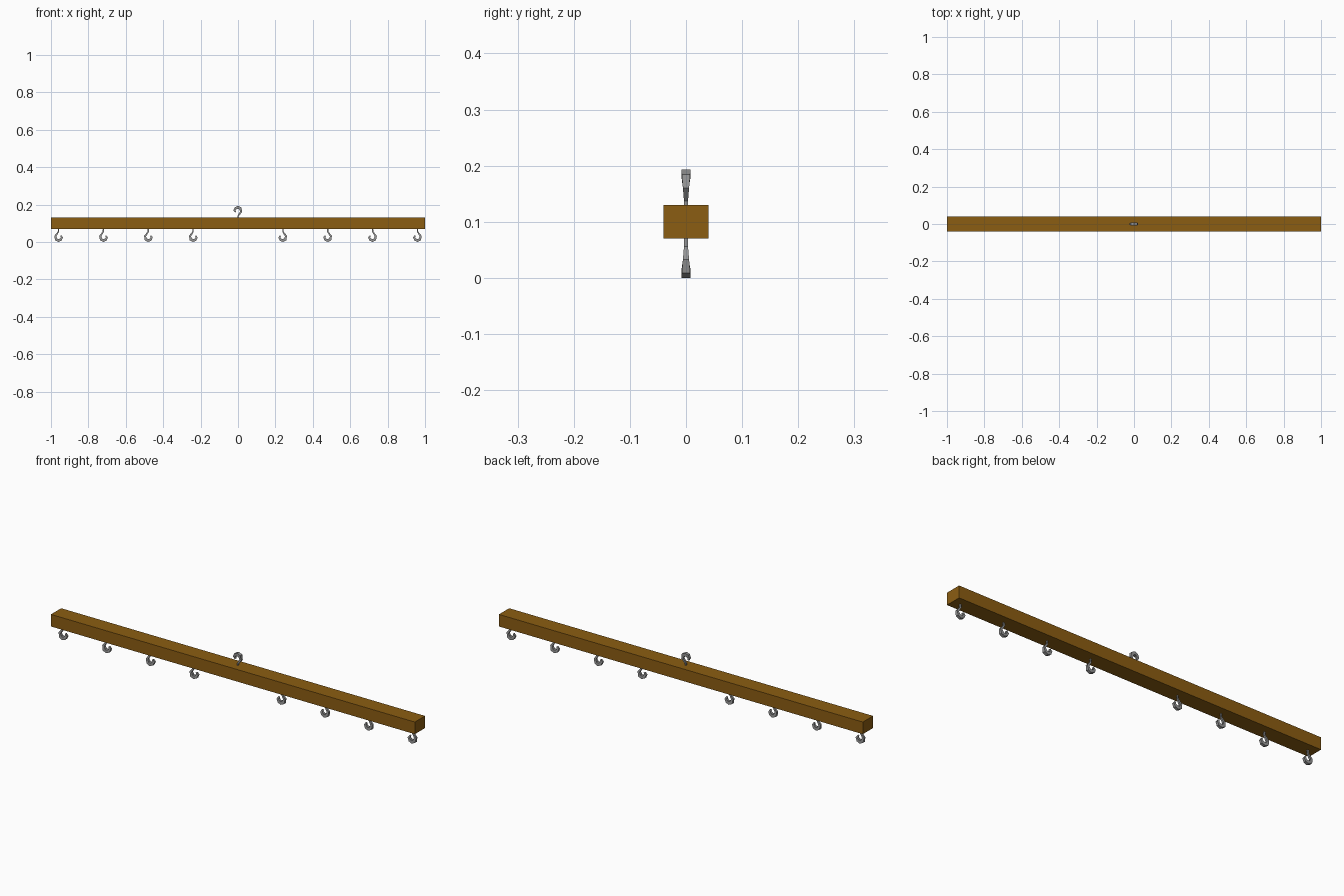
import bpy, bmesh
from mathutils import Vector

if "Cube" in bpy.data.objects:
    bpy.data.objects.remove(bpy.data.objects["Cube"])

def material(name, rgb):
    m = bpy.data.materials.new(name)
    m.diffuse_color = (*rgb, 1)
    m.use_nodes = True
    m.node_tree.nodes["Principled BSDF"].inputs["Base Color"].default_value = m.diffuse_color
    return m

WOOD = material("wood", (0.26, 0.11, 0.006))
STEEL = material("steel", (0.30, 0.30, 0.30))

# Hook centre line: x, z, thickness (opens toward -x, hangs down)
PATH = [(0.0, 0.074, 0.006), (0.0, 0.055, 0.007), (0.017, 0.031, 0.011),
        (0.012, 0.013, 0.015), (0.0, 0.008, 0.016), (-0.012, 0.012, 0.014),
        (-0.019, 0.024, 0.011), (-0.013, 0.034, 0.007)]

def add_object(name, bm, mat):
    bmesh.ops.recalc_face_normals(bm, faces=bm.faces)
    me = bpy.data.meshes.new(name)
    bm.to_mesh(me)
    bm.free()
    me.materials.append(mat)
    ob = bpy.data.objects.new(name, me)
    bpy.context.collection.objects.link(ob)
    return ob

def hook(name, x, sx=1, sz=1, z0=0.0):
    # Tapered square bar swept along the hook path
    bm = bmesh.new()
    pts = [Vector((p[0], 0, p[1])) for p in PATH]
    rings = []
    for i, p in enumerate(pts):
        t = (pts[min(i + 1, len(pts) - 1)] - pts[max(i - 1, 0)]).normalized()
        n = Vector((t.z, 0, -t.x))
        h = PATH[i][2] / 2
        ring = []
        for a, b in ((-1, -1), (1, -1), (1, 1), (-1, 1)):
            q = p + n * a * h + Vector((0, b * h, 0))
            ring.append(bm.verts.new((x + sx * q.x, q.y, z0 + sz * q.z)))
        rings.append(ring)
    for r, s in zip(rings, rings[1:]):
        for k in range(4):
            bm.faces.new((r[k], r[(k + 1) % 4], s[(k + 1) % 4], s[k]))
    bm.faces.new(rings[0])
    bm.faces.new(rings[-1])
    return add_object(name, bm, STEEL)

# Wooden beam
bm = bmesh.new()
bmesh.ops.create_cube(bm, size=1)
for v in bm.verts:
    v.co = (v.co.x * 2, v.co.y * 0.08, v.co.z * 0.06 + 0.1)
add_object("beam", bm, WOOD)

# Hanging hooks, mirrored left and right
for i in range(1, 5):
    hook(f"hook_right_{i}", 0.24 * i, 1)
    hook(f"hook_left_{i}", -0.24 * i, -1)

# Upper hanging hook
hook("top_hook", 0, 1, -1, 0.193)
